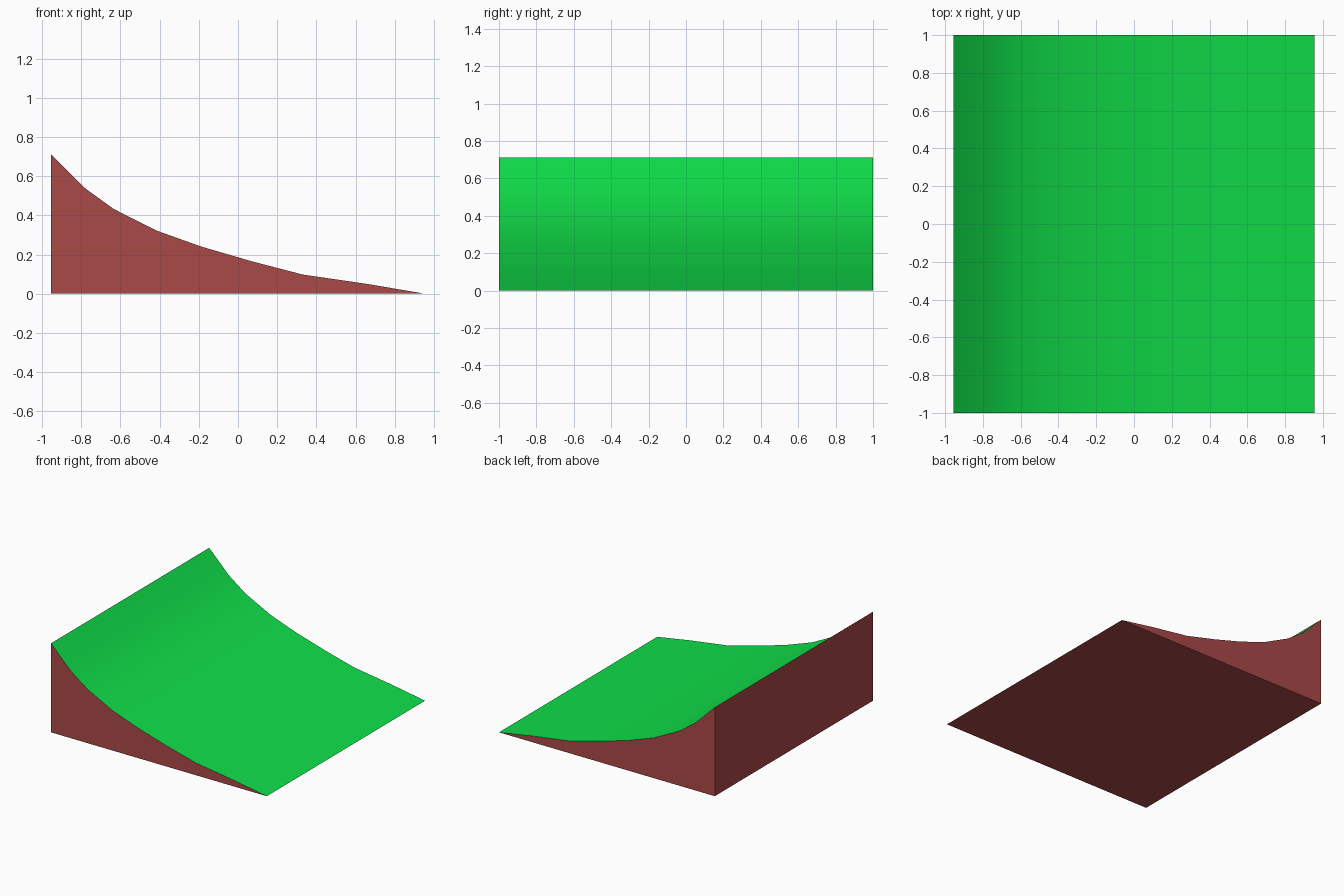
import bpy
import bmesh

cube = bpy.data.objects.get("Cube")
if cube:
    bpy.data.objects.remove(cube, do_unlink=True)


def make_material(name, colour):
    mat = bpy.data.materials.new(name)
    mat.use_nodes = True
    mat.diffuse_color = colour
    mat.node_tree.nodes["Principled BSDF"].inputs["Base Color"].default_value = colour
    return mat


maroon = make_material("maroon", (0.40, 0.067, 0.065, 1))
green = make_material("green", (0.005, 0.74, 0.066, 1))

# Side outline: curved slope from the high end to the low end, then the base corner
slope = [(-0.955, 0.712), (-0.78, 0.538), (-0.635, 0.433), (-0.415, 0.322),
         (-0.185, 0.24), (0.065, 0.167), (0.33, 0.098), (0.66, 0.05), (0.955, 0)]
outline = slope + [(-0.955, 0)]

# Extrude the outline along the width
bm = bmesh.new()
side = bm.faces.new([bm.verts.new((x, -1, z)) for x, z in outline])
extruded = bmesh.ops.extrude_face_region(bm, geom=[side], use_keep_orig=True)
moved = [v for v in extruded["geom"] if isinstance(v, bmesh.types.BMVert)]
bmesh.ops.translate(bm, verts=moved, vec=(0, 2, 0))
bmesh.ops.recalc_face_normals(bm, faces=bm.faces)

# Upward faces are the green riding surface
bm.normal_update()
for face in bm.faces:
    face.material_index = int(face.normal.z > 0.1)

mesh = bpy.data.meshes.new("curved_ramp")
bm.to_mesh(mesh)
bm.free()
mesh.materials.append(maroon)
mesh.materials.append(green)
ramp = bpy.data.objects.new("curved_ramp", mesh)
bpy.context.collection.objects.link(ramp)

# Smooth slope with sharp borders
bpy.ops.object.select_all(action="DESELECT")
ramp.select_set(True)
bpy.context.view_layer.objects.active = ramp
bpy.ops.object.shade_smooth_by_angle(angle=0.52)
